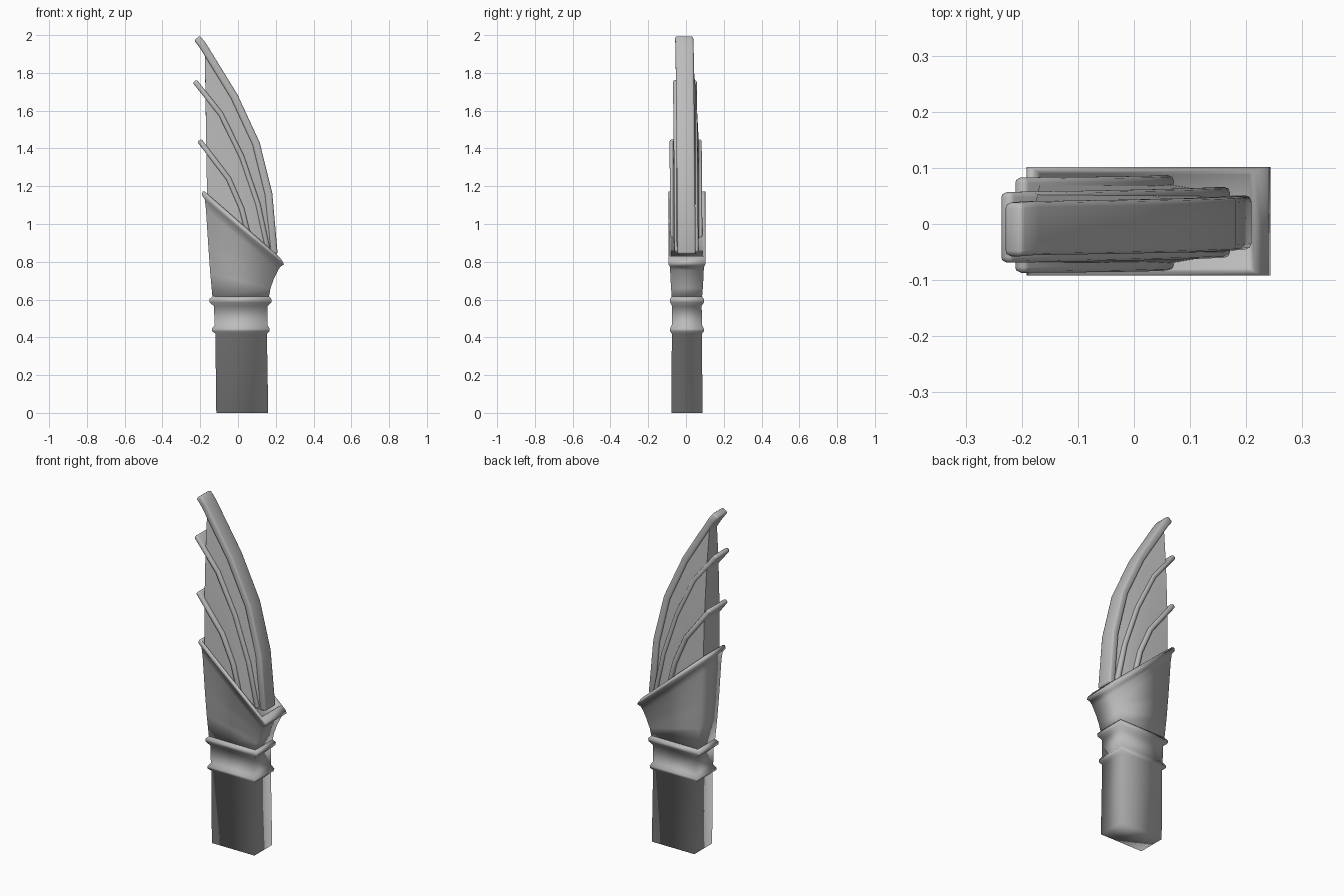
import bpy
import bmesh
import math
from mathutils import Vector

cube = bpy.data.objects.get("Cube")
if cube:
    bpy.data.objects.remove(cube, do_unlink=True)

grey = bpy.data.materials.new("plain grey")
grey.use_nodes = True
GREY = (0.5, 0.5, 0.5, 1)
grey.diffuse_color = GREY
grey.node_tree.nodes["Principled BSDF"].inputs["Base Color"].default_value = GREY


def loft(name, rings, smooth_angle, bevel=0):
    """Skin a list of equal closed rings and cap both ends."""
    bm = bmesh.new()
    loops = [[bm.verts.new(p) for p in ring] for ring in rings]
    n = len(rings[0])
    for a, b in zip(loops, loops[1:]):
        for i in range(n):
            j = (i + 1) % n
            bm.faces.new((a[i], a[j], b[j], b[i]))
    bm.faces.new(loops[0])
    bm.faces.new(loops[-1])
    bmesh.ops.recalc_face_normals(bm, faces=bm.faces)
    mesh = bpy.data.meshes.new(name)
    bm.to_mesh(mesh)
    bm.free()
    mesh.materials.append(grey)
    obj = bpy.data.objects.new(name, mesh)
    bpy.context.collection.objects.link(obj)
    if bevel:
        mod = obj.modifiers.new("Soft edges", 'BEVEL')
        mod.width = bevel
        mod.segments = 2
        mod.limit_method = 'ANGLE'
        mod.angle_limit = math.radians(50)
    bpy.ops.object.select_all(action='DESELECT')
    obj.select_set(True)
    bpy.context.view_layer.objects.active = obj
    bpy.ops.object.shade_smooth_by_angle(angle=math.radians(smooth_angle))
    return obj


def section(left, right, half, mid=0.005):
    """Rectangular ring spanning two (x, z) points."""
    (xl, zl), (xr, zr) = left, right
    return [(xl, mid - half, zl), (xr, mid - half, zr),
            (xr, mid + half, zr), (xl, mid + half, zl)]


def rib(name, path, width, half, mids):
    """Flat bar following an (x, z) path, leaning slightly in y."""
    pts = [Vector(p) for p in path]
    rings = []
    for i, p in enumerate(pts):
        t = (pts[min(i + 1, len(pts) - 1)] - pts[max(i - 1, 0)]).normalized()
        side = Vector((-t.y, t.x)) * width / 2
        k = i / (len(pts) - 1)
        mid = mids[0] * (1 - k) + mids[1] * k
        rings.append(section(p - side, p + side, half, mid))
    return loft(name, rings, 100, 0.01)


# Handle with two collars: height, left x, right x, half depth
handle = [(0, -.115, .16, .082), (.42, -.12, .153, .08),
          (.432, -.137, .167, .089), (.446, -.138, .168, .09),
          (.465, -.123, .155, .08), (.565, -.128, .156, .078),
          (.585, -.15, .176, .089), (.602, -.152, .178, .09),
          (.618, -.135, .163, .08)]
loft("handle", [section((l, z), (r, z), h) for z, l, r, h in handle], 120)

# Flared socket with slanted lip and a shallow recess
socket = [((-.135, .61), (.163, .61), .08), ((-.147, .74), (.172, .66), .084),
          ((-.157, .88), (.19, .71), .087), ((-.17, 1.08), (.212, .755), .089),
          ((-.176, 1.13), (.225, .775), .091), ((-.192, 1.155), (.243, .785), .097),
          ((-.187, 1.172), (.238, .80), .097), ((-.176, 1.172), (.215, .83), .091),
          ((-.165, 1.14), (.205, .81), .083)]
loft("socket", [section(*s) for s in socket], 120)

# Curved ribs, from tip to root
outer = [(-.217, 1.985), (-.185, 1.943), (-.02, 1.675), (.096, 1.425),
         (.162, 1.158), (.19, .84)]
middle = [(-.23, 1.757), (-.091, 1.582), (.02, 1.355), (.105, 1.105), (.16, .85)]
inner = [(-.205, 1.443), (-.05, 1.24), (.02, 1.08), (.06, .92)]
rib("outer_rib", outer, .04, .048, (-.01, .003))
rib("middle_rib", middle, .027, .063, (-.006, .003))
rib("inner_rib", inner, .027, .085, (-.002, .002))

# Web between the ribs, thickening toward the socket
curves = [([(-.176, 1.92)] + outer[2:], .032),
          ([(-.172, 1.685)] + middle[1:], .054),
          ([(-.168, 1.395), (-.05, 1.24), (.02, 1.08), (.06, .96), (.08, .85)], .07),
          ([(-.163, 1.1), (-.1, 1.05), (-.04, 1.0), (.02, .93), (.05, .85)], .076)]
rings = []
for i in range(5):
    front = [(c[i][0], -h, c[i][1]) for c, h in curves]
    back = [(x, -y, z) for x, y, z in reversed(front)]
    rings.append(front + back)
loft("blade_web", rings, 40)
